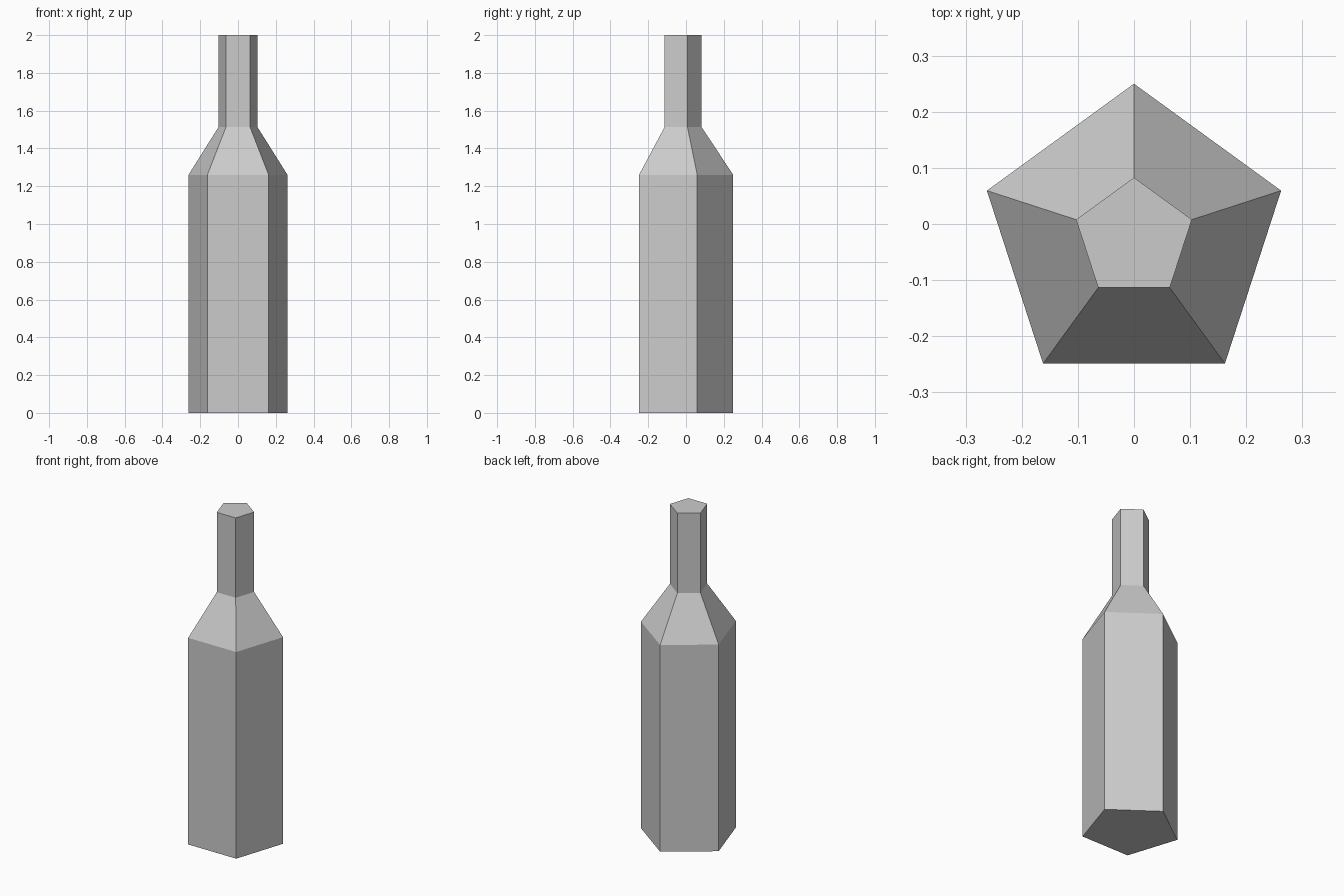
import bpy, bmesh
from math import sin, cos, pi

if "Cube" in bpy.data.objects:
    bpy.data.objects.remove(bpy.data.objects["Cube"])

SIDES = 5
CENTRE_Y = -0.0257
# bottle outline: (radius, height)
PROFILE = [(0.2757, 0.0), (0.2757, 1.26), (0.1085, 1.513), (0.1085, 2.0)]

bm = bmesh.new()

# pentagon rings, one corner pointing to the back
rings = []
for r, z in PROFILE:
    angles = [pi / 2 + 2 * pi * i / SIDES for i in range(SIDES)]
    rings.append([bm.verts.new((r * cos(a), CENTRE_Y + r * sin(a), z)) for a in angles])

# body, shoulder and neck walls
for low, high in zip(rings, rings[1:]):
    for i in range(SIDES):
        j = (i + 1) % SIDES
        bm.faces.new((low[i], low[j], high[j], high[i]))

# base and top caps
bm.faces.new(rings[0][::-1])
bm.faces.new(rings[-1])

mesh = bpy.data.meshes.new("bottle")
bm.to_mesh(mesh)
bm.free()
bpy.context.collection.objects.link(bpy.data.objects.new("bottle", mesh))
